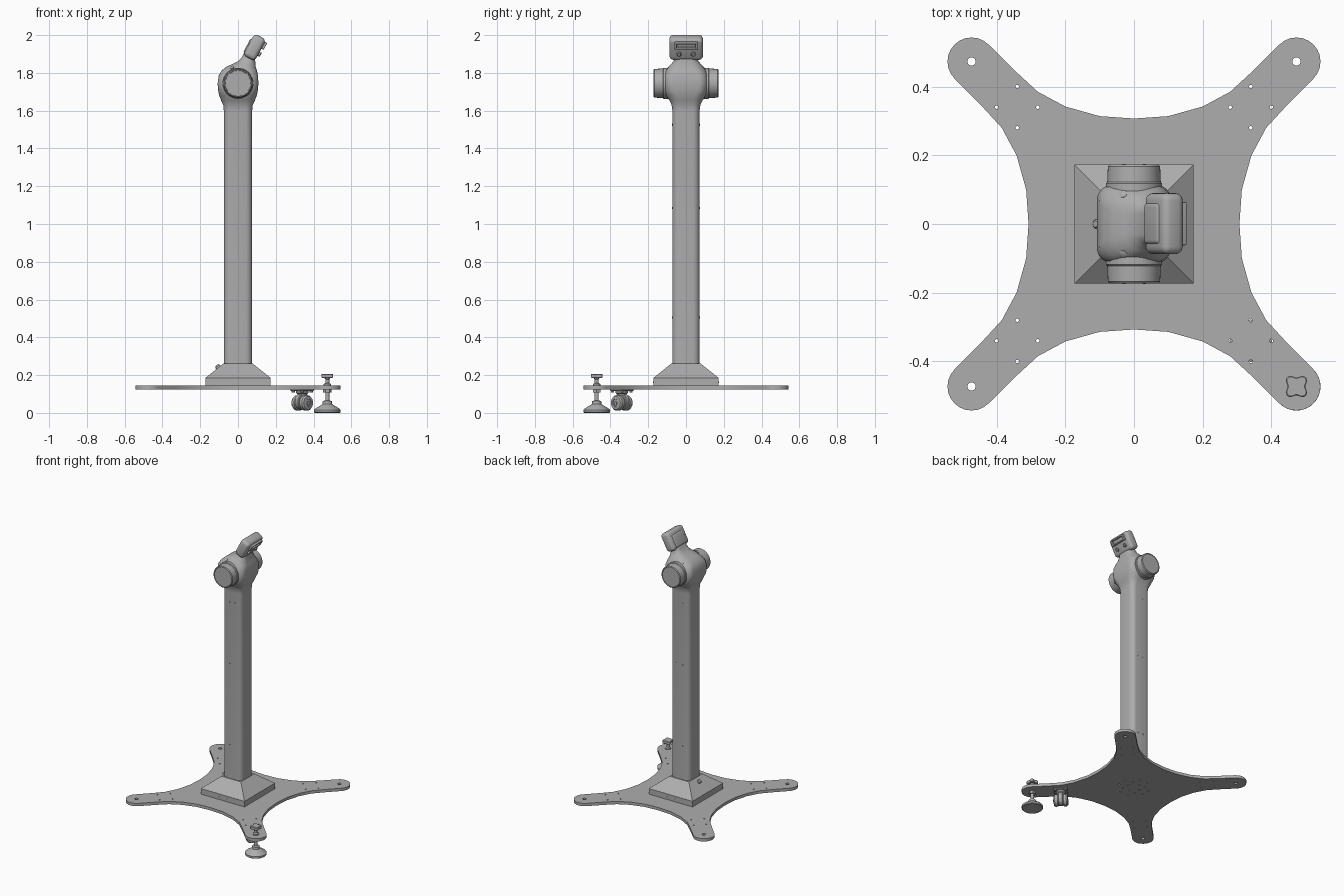
import bpy, bmesh, math
from mathutils import Matrix, Vector

cube = bpy.data.objects.get("Cube")
if cube:
    bpy.data.objects.remove(cube, do_unlink=True)

GREY = (0.42, 0.42, 0.42, 1)
mat = bpy.data.materials.new("grey_metal")
mat.use_nodes = True
mat.diffuse_color = GREY
mat.node_tree.nodes["Principled BSDF"].inputs["Base Color"].default_value = GREY
parts = []


def finish(name, bm, matrix=Matrix()):
    bmesh.ops.recalc_face_normals(bm, faces=bm.faces)
    me = bpy.data.meshes.new(name)
    bm.to_mesh(me)
    bm.free()
    me.transform(matrix)
    me.materials.append(mat)
    ob = bpy.data.objects.new(name, me)
    bpy.context.collection.objects.link(ob)
    parts.append(ob)
    return ob


def loft(name, rings, matrix=Matrix()):
    """Skin a stack of equal-length rings and cap both ends."""
    bm = bmesh.new()
    rows = [[bm.verts.new(p) for p in ring] for ring in rings]
    n = len(rows[0])
    for a, b in zip(rows, rows[1:]):
        for i in range(n):
            j = (i + 1) % n
            bm.faces.new((a[i], a[j], b[j], b[i]))
    bm.faces.new(rows[0][::-1])
    bm.faces.new(rows[-1])
    return finish(name, bm, matrix)


def ring(r, z, n=32, lobe=0):
    out = []
    for i in range(n):
        t = 2 * math.pi * i / n
        q = r * (1 - lobe * math.cos(4 * t))
        out.append((q * math.cos(t), q * math.sin(t), z))
    return out


def lathe(name, profile, matrix=Matrix(), n=32):
    return loft(name, [ring(r, z, n) for r, z in profile], matrix)


def rounded_rect(z, hx, hy, r, cx=0, seg=6):
    pts = []
    for k, (sx, sy) in enumerate([(1, 1), (-1, 1), (-1, -1), (1, -1)]):
        for i in range(seg + 1):
            t = math.pi / 2 * (k + i / seg)
            pts.append((cx + sx * (hx - r) + r * math.cos(t),
                        sy * (hy - r) + r * math.sin(t), z))
    return pts


def box(name, size, matrix=Matrix(), bevel=0.0):
    bm = bmesh.new()
    bmesh.ops.create_cube(bm, size=1)
    bmesh.ops.scale(bm, vec=size, verts=bm.verts)
    if bevel:
        bmesh.ops.bevel(bm, geom=bm.edges[:], offset=bevel, segments=4,
                        profile=0.5, affect='EDGES')
    return finish(name, bm, matrix)


def at(x, y, z, direction=None):
    """Move to a point, optionally aiming local z along a direction."""
    m = Matrix.Translation((x, y, z))
    if direction:
        m = m @ Vector(direction).to_track_quat('Z', 'Y').to_matrix().to_4x4()
    return m


# Four-armed base plate: half of one concave side, mirrored and turned four times
half = [(0, .307), (.1, .314), (.2, .342), (.28, .385), (.34, .44)]
side = [(-x, y) for x, y in half[:0:-1]] + half
tip = [(.473 + .07 * math.cos(math.radians(a)), .473 + .07 * math.sin(math.radians(a)))
       for a in range(135, -46, -15)]
outline, holes = [], []
arm_holes = [(.473, .473, .012), (.34, .40, .005), (.40, .34, .005),
             (.34, .28, .005), (.28, .34, .005)]
center_holes = [(.05, .0, .006), (.1, .03, .006), (.1, -.03, .006), (.05, .05, .006)]
for k in range(4):
    c, s = round(math.cos(k * math.pi / 2)), round(math.sin(k * math.pi / 2))
    turn = lambda x, y: (c * x + s * y, -s * x + c * y)
    outline += [turn(*p) for p in side + tip]
    holes += [turn(x, y) + (r,) for x, y, r in arm_holes + center_holes]

curve = bpy.data.curves.new("base_plate_outline", 'CURVE')
curve.dimensions, curve.fill_mode, curve.extrude = '2D', 'BOTH', 0.01
loops = [outline] + [[(x + px, y + py) for px, py, _ in ring(r, 0, 14)] for x, y, r in holes]
for pts in loops:
    sp = curve.splines.new('POLY')
    sp.points.add(len(pts) - 1)
    for p, (x, y) in zip(sp.points, pts):
        p.co = (x, y, 0, 1)
    sp.use_cyclic_u = True
temp = bpy.data.objects.new("base_plate_outline", curve)
bpy.context.collection.objects.link(temp)
bpy.context.view_layer.update()
mesh = bpy.data.meshes.new_from_object(temp.evaluated_get(bpy.context.evaluated_depsgraph_get()))
bpy.data.objects.remove(temp, do_unlink=True)
bm = bmesh.new()
bm.from_mesh(mesh)
bmesh.ops.remove_doubles(bm, verts=bm.verts, dist=1e-5)
finish("base_plate", bm, at(0, 0, .135))

# Column foot with sloping skirt
square = lambda h, z: [(h, h, z), (-h, h, z), (-h, -h, z), (h, -h, z)]
loft("column_foot", [square(.173, .145), square(.173, .185), square(.077, .262)])
lathe("cable_gland", [(.014, 0), (.014, .015), (.009, .022)], at(-.1, 0, .235, (-.6, 0, .8)), 16)

# Column flowing into the bulged joint and the leaning neck: z, half x, half y, corner, x shift
sections = [(.25, .075, .072, .035, 0), (1.60, .075, .072, .035, 0),
            (1.63, .078, .076, .04, 0), (1.655, .090, .088, .05, 0),
            (1.68, .099, .105, .06, 0), (1.705, .105, .112, .05, 0),
            (1.745, .108, .114, .045, 0), (1.785, .104, .113, .05, .002),
            (1.81, .095, .106, .06, .006), (1.832, .078, .093, .06, .016),
            (1.848, .060, .078, .05, .033), (1.862, .045, .066, .04, .046),
            (1.885, .034, .060, .03, .056), (1.92, .030, .058, .026, .07)]
loft("column_and_joint", [rounded_rect(*s) for s in sections])

# Joint end caps, and screws on front and back
for sgn, label in ((-1, "front"), (1, "back")):
    lathe(label + "_joint_cap", [(.082, .06), (.082, .118), (.078, .122), (.076, .168),
                                 (.071, .173), (.068, .173), (.067, .171)],
          at(0, 0, 1.745, (0, sgn, 0)), 48)
    for z in (.505, 1.085, 1.525):
        for x in (-.02, .025):
            lathe(label + "_column_screw", [(.006, 0), (.006, .002)],
                  at(x, sgn * .0715, z, (0, sgn, 0)), 12)
    for x in (-.03, .03):
        lathe(label + "_foot_screw", [(.005, 0), (.005, .002)],
              at(x, sgn * .1725, .162, (0, sgn, 0)), 12)
    lathe(label + "_joint_screw", [(.012, 0), (.012, .006), (.008, .008)],
          at(-.03, sgn * .085, 1.826, (-.3, sgn * .5, .8)), 16)

# Tilted head with its face bar, slot lips and buttons
tilt = at(.088, .001, 1.935) @ Matrix.Rotation(math.radians(28), 4, 'Y')
box("head_body", (.070, .178, .130), tilt, .022)
box("head_back_flange", (.03, .12, .09), tilt @ at(-.026, 0, -.01), .012)
for z, label in ((.047, "upper"), (.016, "lower")):
    box(label + "_slot_lip", (.024, .125, .010), tilt @ at(.036, 0, z), .004)
for sgn in (-1, 1):
    box("slot_end", (.024, .014, .038), tilt @ at(.036, sgn * .056, .031), .004)
    lathe("head_button", [(.012, 0), (.012, .012), (.008, .015)],
          tilt @ at(.032, sgn * .038, -.02, (1, 0, 0)), 20)

# Levelling foot with four-lobed knob
X = .473
lathe("levelling_foot", [(.066, 0), (.070, .004), (.070, .016), (.062, .024), (.035, .040),
                         (.026, .046), (.024, .062), (.012, .066)], at(X, -X, 0), 40)
lathe("levelling_stem", [(.011, .06), (.011, .19)], at(X, -X, 0), 20)
lathe("stem_collar", [(.022, .108), (.022, .125)], at(X, -X, 0), 6)
lathe("knob_neck", [(.020, .145), (.020, .152), (.011, .158), (.011, .178), (.018, .187)],
      at(X, -X, 0), 24)
loft("levelling_knob", [ring(r, z, 64, .2) for r, z in
                        ((.029, .185), (.032, .188), (.032, .204), (.029, .207))], at(X, -X, 0))

# Twin-wheel caster under the same arm
C, diag = .34, (1, -1, 0)
turn45 = Matrix.Rotation(math.pi / 4, 4, 'Z')
box("caster_plate", (.09, .09, .009), at(C, -C, .1205) @ turn45, .004)
for x, y in ((.06, 0), (-.06, 0), (0, .06), (0, -.06)):
    lathe("caster_plate_bolt", [(.009, .108), (.009, .125)], at(C + x * .8, -C + y * .8, 0), 6)
lathe("caster_swivel", [(.022, .06), (.026, .10), (.032, .106), (.032, .117)], at(C, -C, 0), 24)
lathe("caster_hood", [(.040, -.016), (.044, -.012), (.044, .012), (.040, .016)],
      at(C, -C, .062, diag), 32)
lathe("caster_axle", [(.01, -.05), (.01, .05)], at(C, -C, .05, diag), 16)
for sgn, label in ((1, "outer"), (-1, "inner")):
    lathe(label + "_caster_wheel", [(.036, .016), (.041, .020), (.041, .038), (.035, .046),
                                    (.022, .047), (.020, .044)],
          at(C, -C, .053, (sgn, -sgn, 0)), 32)

# Smooth shading with sharp edges kept
bpy.ops.object.select_all(action='DESELECT')
for ob in parts:
    ob.select_set(True)
bpy.context.view_layer.objects.active = parts[0]
bpy.ops.object.shade_smooth_by_angle(angle=math.radians(35))
